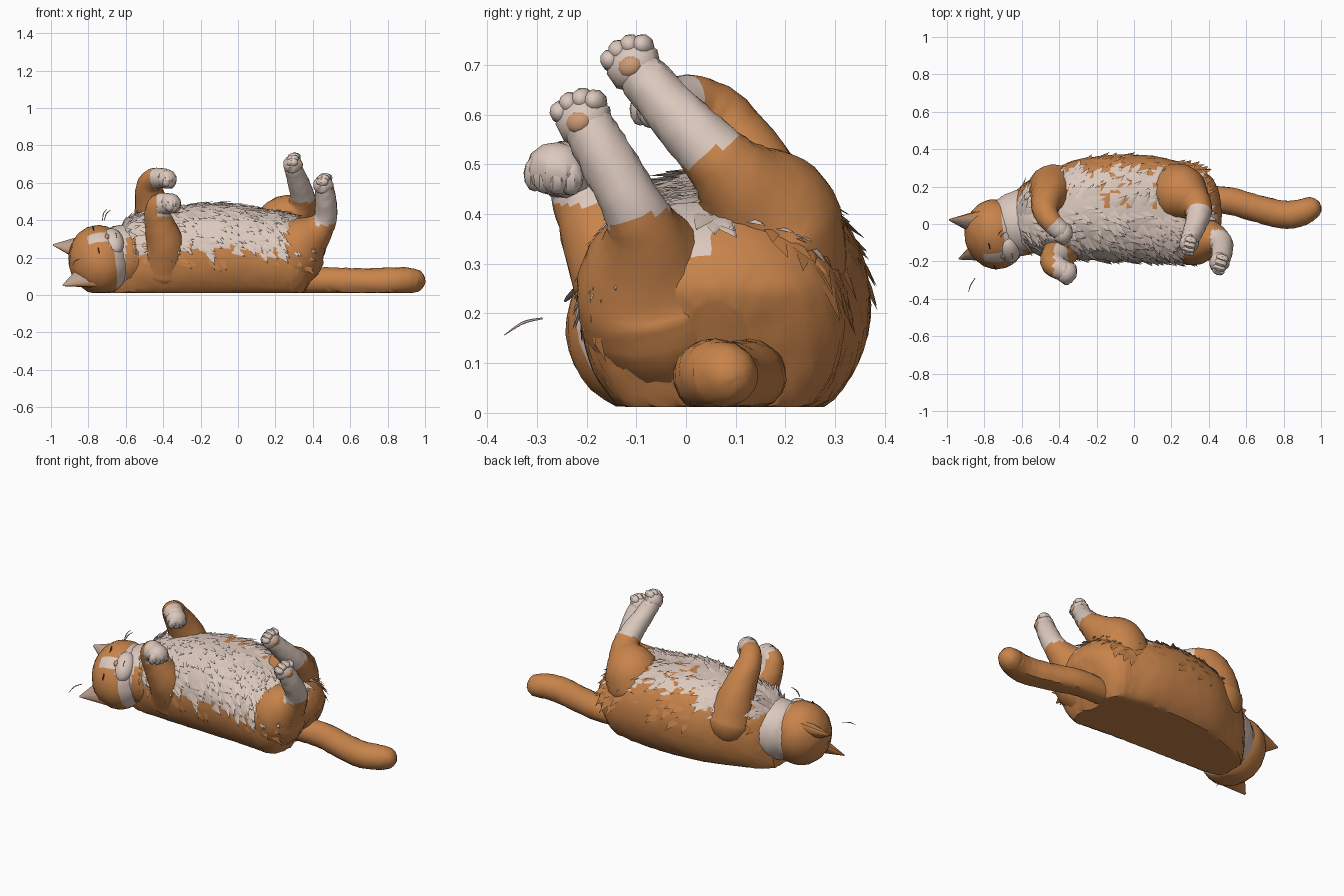
import bpy, bmesh, math, random
from mathutils import Vector, Matrix

random.seed(4)
if "Cube" in bpy.data.objects:
    bpy.data.objects.remove(bpy.data.objects["Cube"])

FLOOR = 0.012


def material(name, rgb):
    m = bpy.data.materials.new(name)
    m.use_nodes = True
    m.diffuse_color = (*rgb, 1)
    m.node_tree.nodes["Principled BSDF"].inputs["Base Color"].default_value = (*rgb, 1)
    return m


MATS = [material("ginger fur", (0.58, 0.23, 0.07)),
        material("white fur", (0.71, 0.58, 0.51)),
        material("pad tan", (0.6, 0.33, 0.18)),
        material("dark line", (0.06, 0.045, 0.04)),
        material("inner ear", (0.5, 0.35, 0.27))]
GINGER, WHITE, PAD, DARK, EAR = range(5)


def finish(bm, name, rule=lambda c: GINGER, jitter=0.0):
    """Flatten onto the floor, colour faces by rule and make the object."""
    for v in bm.verts:
        v.co += Vector([random.uniform(-jitter, jitter) for _ in range(3)])
        v.co.z = max(v.co.z, FLOOR)
    bmesh.ops.recalc_face_normals(bm, faces=bm.faces)
    for f in bm.faces:
        f.material_index = rule(f.calc_center_median())
    mesh = bpy.data.meshes.new(name)
    bm.to_mesh(mesh)
    bm.free()
    for m in MATS:
        mesh.materials.append(m)
    mesh.shade_smooth()
    mesh.set_sharp_from_angle(angle=math.radians(35))
    ob = bpy.data.objects.new(name, mesh)
    bpy.context.collection.objects.link(ob)


def skin(rings):
    """Loft closed rings and cap both ends."""
    bm = bmesh.new()
    loops = [[bm.verts.new(p) for p in r] for r in rings]
    n = len(loops[0])
    for a, b in zip(loops, loops[1:]):
        for i in range(n):
            bm.faces.new((a[i], a[(i + 1) % n], b[(i + 1) % n], b[i]))
    bm.faces.new(loops[0])
    bm.faces.new(loops[-1])
    return bm


def spline(rows, steps):
    """Catmull-Rom through rows of numbers."""
    rows = [Vector(r) for r in rows]
    out = []
    for i in range(len(rows) - 1):
        p0, p1, p2 = rows[max(i - 1, 0)], rows[i], rows[i + 1]
        p3 = rows[min(i + 2, len(rows) - 1)]
        for k in range(steps):
            t = k / steps
            out.append(p1 + (p2 - p0) * (t / 2) + (p0 * 2 - p1 * 5 + p2 * 4 - p3) * (t * t / 2)
                       + (p1 * 3 - p0 - p2 * 3 + p3) * (t ** 3 / 2))
    return out + [rows[-1]]


def tube(name, rows, rule=lambda c: GINGER, n=18, jitter=0.002):
    """Round-ended limb through rows of x, y, z, radius."""
    pts = spline(rows, 6)
    pos, rad = [p.xyz for p in pts], [p.w for p in pts]
    ta, tb = (pos[0] - pos[1]).normalized(), (pos[-1] - pos[-2]).normalized()
    pos0, rad0, pos1, rad1 = pos[0], rad[0], pos[-1], rad[-1]
    for a in (0.5, 0.95, 1.35):
        s, c = math.sin(a), math.cos(a)
        pos = [pos0 + ta * rad0 * s] + pos + [pos1 + tb * rad1 * s]
        rad = [rad0 * c] + rad + [rad1 * c]
    side, rings = Vector((0.3, 1, 0.2)), []
    for i, p in enumerate(pos):
        t = (pos[min(i + 1, len(pos) - 1)] - pos[max(i - 1, 0)]).normalized()
        side = (side - t * side.dot(t)).normalized()
        up = t.cross(side)
        rings.append([p + (side * math.cos(a) + up * math.sin(a)) * rad[i]
                      for a in [math.tau * k / n for k in range(n)]])
    finish(skin(rings), name, rule, jitter)


def ball(name, matrix, size, rule, u=14, v=9, jitter=0.0):
    bm = bmesh.new()
    bmesh.ops.create_uvsphere(bm, u_segments=u, v_segments=v, radius=1,
                              matrix=matrix @ Matrix.Diagonal((*size, 1)))
    finish(bm, name, rule, jitter)


# Body: rows of x, centre y, half width, top height
BODY = spline([(-0.67, 0.02, 0.1, 0.3), (-0.59, 0.04, 0.175, 0.405), (-0.45, 0.06, 0.225, 0.45),
               (-0.3, 0.08, 0.265, 0.475), (-0.1, 0.085, 0.285, 0.49), (0.1, 0.08, 0.285, 0.465),
               (0.25, 0.06, 0.27, 0.44), (0.36, 0.055, 0.25, 0.4), (0.44, 0.05, 0.19, 0.33),
               (0.48, 0.06, 0.07, 0.22)], 7)


def body_point(i, a):
    x, yc, ry, top = BODY[i]
    low = -0.05
    c, s = math.cos(a), math.sin(a)
    z = (top + low) / 2 + (top - low) / 2 * s
    x -= max(0, x - 0.25) * max(0, 0.25 - z) * 2.3  # rump tucks under
    return Vector((x, yc + ry * math.copysign(abs(c) ** 0.85, c), z))


def coat(c):
    far = c.y > 0.08
    edge = 0.25 + 0.6 * max(c.y, 0) + 0.3 * max(c.x - 0.22, 0)
    edge += random.uniform(-1, 1) * (0.04 if far else 0.025)
    if far and min(abs(c.x - 0.22), abs(c.x + 0.42)) < 0.1:
        edge -= 0.07  # pale flank patches
    groin = c.x > 0.3 and -0.03 < c.y < 0.05 and c.z > 0.31
    fleck = 0.08 < c.y < 0.25 and random.random() < 0.15
    return WHITE if groin or (c.z > edge and -0.66 < c.x < 0.38 and not fleck) else GINGER


finish(skin([[body_point(i, math.tau * k / 56) for k in range(56)] for i in range(len(BODY))]),
       "body", coat, 0.002)

# Fur tufts: slim raised wedges lying along the coat
tufts = bmesh.new()
tuft_colours = []
for _ in range(700):
    i, a = random.randrange(5, len(BODY) - 13), random.uniform(0.2, math.pi + 0.1)
    p = body_point(i, a)
    colour = coat(p)
    if colour == GINGER and random.random() < 0.6:
        continue
    around = (body_point(i, a + 0.05) - p).normalized()
    along = (body_point(i + 1, a) - body_point(i - 1, a)).normalized()
    out = along.cross(around)
    if out.dot(p - Vector((p.x, BODY[i].y, 0.2))) < 0:
        out = -out
    down = around if math.cos(a) < 0 else -around
    way = (along * random.uniform(0.2, 1) + down * random.uniform(0, 0.8)).normalized()
    across, size = way.cross(out), random.uniform(0.8, 1.3)
    lift = 0.9 if colour == WHITE and p.y < 0.1 else 0.3
    base = p - out * 0.006
    quad = [tufts.verts.new(q) for q in (base - across * 0.027 * size, base + across * 0.027 * size,
                                         p + way * 0.04 + out * 0.009 * lift,
                                         p + way * 0.09 * size + out * 0.011 * lift)]
    for tri in ((0, 1, 2), (0, 2, 3), (1, 3, 2), (0, 3, 1)):
        tufts.faces.new([quad[k] for k in tri])
        tuft_colours.append(colour)
tuft_queue = iter(tuft_colours)
finish(tufts, "fur_tufts", lambda c: next(tuft_queue))

# Tail
tube("tail", [(0.34, 0.13, 0.075, 0.07), (0.5, 0.125, 0.075, 0.073), (0.65, 0.085, 0.07, 0.073),
              (0.8, 0.05, 0.072, 0.075), (0.89, 0.06, 0.077, 0.072), (0.937, 0.08, 0.077, 0.065)])

# Limbs: white below the wrist or ankle
tube("left_hind_leg", [(0.22, 0.165, 0.3, 0.16), (0.26, 0.155, 0.395, 0.15), (0.33, 0.1, 0.47, 0.09),
                       (0.345, 0.05, 0.525, 0.067), (0.32, -0.03, 0.61, 0.056), (0.295, -0.09, 0.68, 0.049)],
     lambda c: WHITE if c.z - c.y * 0.6 > 0.495 else GINGER)
tube("right_hind_leg", [(0.29, -0.05, 0.2, 0.165), (0.345, -0.07, 0.28, 0.15), (0.435, -0.085, 0.36, 0.082),
                        (0.47, -0.11, 0.42, 0.061), (0.467, -0.165, 0.52, 0.056), (0.457, -0.2, 0.585, 0.05)],
     lambda c: WHITE if c.z - c.y * 0.3 > 0.42 and c.x > 0.41 else GINGER)
tube("left_front_leg", [(-0.43, 0.18, 0.28, 0.14), (-0.455, 0.155, 0.43, 0.1), (-0.475, 0.08, 0.57, 0.072),
                        (-0.45, 0.02, 0.62, 0.059), (-0.395, -0.035, 0.625, 0.052)],
     lambda c: WHITE if c.x - c.y > -0.435 and c.z > 0.53 else GINGER)
tube("right_front_leg", [(-0.39, -0.04, 0.17, 0.15), (-0.39, -0.13, 0.28, 0.105), (-0.43, -0.195, 0.42, 0.072),
                         (-0.42, -0.225, 0.48, 0.062), (-0.375, -0.25, 0.49, 0.056)],
     lambda c: WHITE if c.x > -0.43 and c.z > 0.42 else GINGER)


def paw(name, centre, forward, sole, r, reach, pad):
    """Rounded paw with four toes and, if wanted, a pad on the sole side."""
    f = Vector(forward).normalized()
    s = Vector(sole)
    s = (s - f * s.dot(f)).normalized()
    frame = Matrix((f.cross(s), f, s)).transposed().to_4x4()
    frame.translation = Vector(centre)

    def part(label, offset, size, colour=WHITE):
        ball(f"{name}_{label}", frame @ Matrix.Translation(Vector(offset) * r),
             Vector(size) * r, lambda c: colour, 9, 6)

    part("base", (0, 0, 0), (1.1, 1, 0.95))
    if pad:
        part("pad", (0, -0.1, 0.75), (0.5, 0.42, 0.28), PAD)
    for k, x in enumerate((-0.68, -0.25, 0.25, 0.68)):
        part(f"toe_{k + 1}", (x, reach - 0.5 * x * x, 0.2), (0.42, 0.45, 0.62))


paw("left_hind_paw", (0.292, -0.105, 0.698), (-0.15, -0.3, 0.7), (1, -0.3, 0.2), 0.053, 0.75, True)
paw("right_hind_paw", (0.455, -0.205, 0.588), (-0.1, -0.2, 0.7), (1, -0.35, 0.1), 0.055, 0.75, True)
paw("left_front_paw", (-0.38, -0.05, 0.62), (0.8, -0.3, -0.15), (0.2, -0.2, -1), 0.055, 0.5, False)
paw("right_front_paw", (-0.36, -0.26, 0.49), (0.7, -0.3, -0.1), (0.2, -0.2, -1), 0.058, 0.5, False)

# Head frame: local x is its left, -y its face, z its crown
crown = Vector((-0.98, -0.12, -0.12)).normalized()
face = Vector((0.1, -0.7, 0.7))
face = (face - crown * face.dot(crown)).normalized()
HEAD = Matrix(((-face).cross(crown), -face, crown)).transposed().to_4x4()
HEAD.translation = Vector((-0.74, -0.055, 0.187))
UNHEAD = HEAD.inverted()


def head_coat(c):
    p = UNHEAD @ c
    blaze = p.y < -0.08 and abs(p.x) < 0.035 - 0.3 * p.z
    return WHITE if p.z < -0.055 or blaze else GINGER


def on_head(x, y, z):
    return HEAD @ Matrix.Translation((x, y, z))


ball("head", HEAD, (0.196, 0.178, 0.165), head_coat, 36, 24, 0.002)
tube("neck", [(-0.68, -0.02, 0.19, 0.16), (-0.62, 0.0, 0.2, 0.175), (-0.54, 0.03, 0.21, 0.17)],
     lambda c: WHITE if c.x < -0.6 or c.z > 0.3 else GINGER, 24)
ball("muzzle", on_head(0, -0.125, -0.07), (0.09, 0.055, 0.06), lambda c: WHITE, 20, 12)
ball("nose", on_head(0, -0.174, -0.04), (0.018, 0.01, 0.012), lambda c: PAD, 8, 6)
ball("mouth", on_head(0, -0.172, -0.09), (0.028, 0.005, 0.003), lambda c: DARK, 8, 6)
for side, label in ((1, "left"), (-1, "right")):
    ball(label + "_eye", on_head(side * 0.075, -0.162, 0.02), (0.03, 0.006, 0.003), lambda c: DARK, 10, 6)
    # Ear: flattened cone with a paler front
    bm = bmesh.new()
    lean = Matrix.Rotation(side * 0.32, 4, 'Y')
    bmesh.ops.create_cone(bm, cap_ends=True, segments=12, radius1=0.09, radius2=0.005, depth=0.16,
                          matrix=on_head(side * 0.128, 0.0, 0.15) @ lean @ Matrix.Diagonal((1, 0.5, 1, 1)))
    finish(bm, label + "_ear", lambda c: EAR if (UNHEAD @ c).y < -0.014 else GINGER)

# Whiskers
for k, (a, b) in enumerate((((-0.725, -0.06, 0.4), (-0.7, -0.03, 0.46)),
                            ((-0.715, -0.07, 0.4), (-0.68, -0.04, 0.455)),
                            ((-0.85, -0.29, 0.19), (-0.885, -0.365, 0.157)))):
    mid = (Vector(a) + Vector(b)) / 2 + Vector((-0.006, 0, 0.008))
    tube(f"whisker_{k + 1}", [(*a, 0.002), (*mid, 0.003), (*b, 0.001)], lambda c: WHITE, 5, 0)
